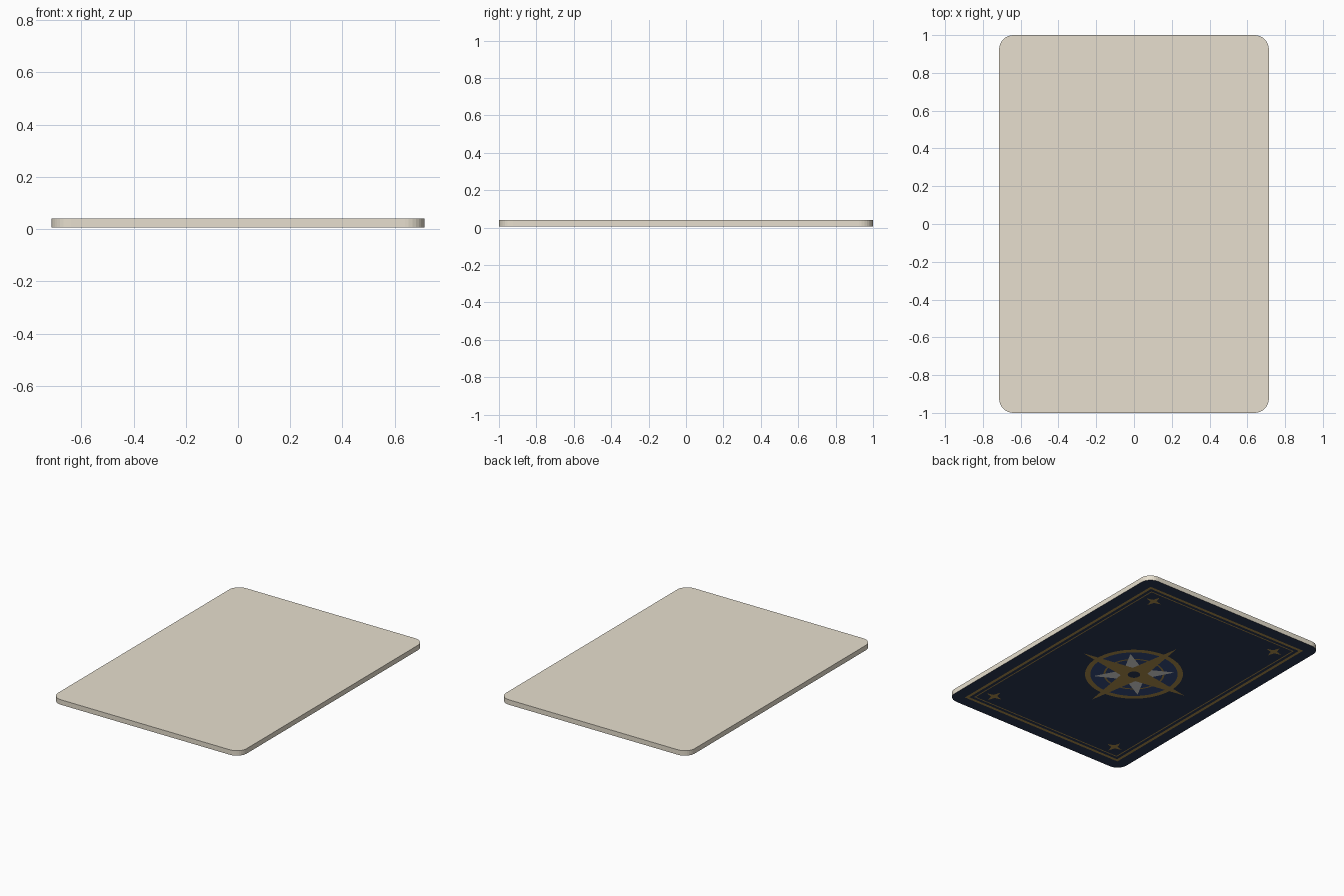
import bpy, bmesh, math

if "Cube" in bpy.data.objects:
    bpy.data.objects.remove(bpy.data.objects["Cube"])

def mat(name, rgb):
    m = bpy.data.materials.new(name)
    m.diffuse_color = (*rgb, 1)
    m.use_nodes = True
    m.node_tree.nodes["Principled BSDF"].inputs["Base Color"].default_value = m.diffuse_color
    return m

CREAM = mat("cream card", (0.80, 0.74, 0.62))
NAVY = mat("dark navy", (0.024, 0.038, 0.085))
BLUE = mat("deep blue", (0.04, 0.075, 0.22))
GOLD = mat("old gold", (0.44, 0.28, 0.076))
SILVER = mat("pale silver", (0.74, 0.74, 0.72))

def finish(name, bm, *mats):
    me = bpy.data.meshes.new(name)
    bm.to_mesh(me)
    bm.free()
    ob = bpy.data.objects.new(name, me)
    bpy.context.collection.objects.link(ob)
    for m in mats:
        me.materials.append(m)
    return ob

def down(bm):
    # flat artwork faces downward
    for f in bm.faces:
        f.normal_update()
        if f.normal.z > 0:
            f.normal_flip()

def circle(r, n=64):
    return [(r * math.cos(2 * math.pi * i / n), r * math.sin(2 * math.pi * i / n)) for i in range(n)]

def rect(hx, hy):
    return [(hx, hy), (-hx, hy), (-hx, -hy), (hx, -hy)]

def plate(name, pts, z, m):
    bm = bmesh.new()
    bm.faces.new([bm.verts.new((x, y, z)) for x, y in pts])
    down(bm)
    return finish(name, bm, m)

def band(name, outer, inner, z, m):
    bm = bmesh.new()
    a = [bm.verts.new((x, y, z)) for x, y in outer]
    b = [bm.verts.new((x, y, z)) for x, y in inner]
    n = len(a)
    for i in range(n):
        j = (i + 1) % n
        bm.faces.new((a[i], a[j], b[j], b[i]))
    down(bm)
    return finish(name, bm, m)

def star(name, cx, cy, r_out, r_in, turn, z, m):
    # four-pointed star built as a fan from its centre
    bm = bmesh.new()
    c = bm.verts.new((cx, cy, z))
    ring = []
    for i in range(8):
        r = r_in if i % 2 else r_out
        t = turn + i * math.pi / 4
        ring.append(bm.verts.new((cx + r * math.cos(t), cy + r * math.sin(t), z)))
    for i in range(8):
        bm.faces.new((c, ring[i], ring[(i + 1) % 8]))
    down(bm)
    return finish(name, bm, m)

# card body: rounded rectangle slab with a navy underside
W, H, R, Z0, Z1 = 0.714, 1.0, 0.075, 0.006, 0.04
outline = []
for k, (sx, sy) in enumerate([(1, 1), (-1, 1), (-1, -1), (1, -1)]):
    for i in range(9):
        t = (k + i / 8) * math.pi / 2
        outline.append((sx * (W - R) + R * math.cos(t), sy * (H - R) + R * math.sin(t)))
bm = bmesh.new()
base = bm.faces.new([bm.verts.new((x, y, Z0)) for x, y in outline])
ext = bmesh.ops.extrude_face_region(bm, geom=[base], use_keep_orig=True)
for v in ext["geom"]:
    if isinstance(v, bmesh.types.BMVert):
        v.co.z = Z1
bmesh.ops.recalc_face_normals(bm, faces=bm.faces)
for f in bm.faces:
    f.material_index = 1 if f.normal.z < -0.5 else 0
finish("card_body", bm, CREAM, NAVY)

# gold border lines
band("border_thick", rect(0.634, 0.92), rect(0.614, 0.90), 0.004, GOLD)
band("border_thin", rect(0.592, 0.878), rect(0.584, 0.87), 0.004, GOLD)

# corner stars
for sx in (-1, 1):
    for sy in (-1, 1):
        star("corner_star", sx * 0.50, sy * 0.79, 0.06, 0.02, 0, 0.004, GOLD)

# compass emblem, layered downwards
plate("emblem_disc", circle(0.30), 0.0045, BLUE)
band("emblem_outer_ring", circle(0.312), circle(0.278), 0.0035, GOLD)
band("emblem_inner_ring", circle(0.194), circle(0.182), 0.0035, GOLD)
star("emblem_diagonal_star", 0, 0, 0.26, 0.085, math.pi / 4, 0.0025, SILVER)
star("emblem_main_star", 0, 0, 0.42, 0.085, 0, 0.0013, GOLD)
plate("emblem_hub", circle(0.04, 32), 0.0, NAVY)
